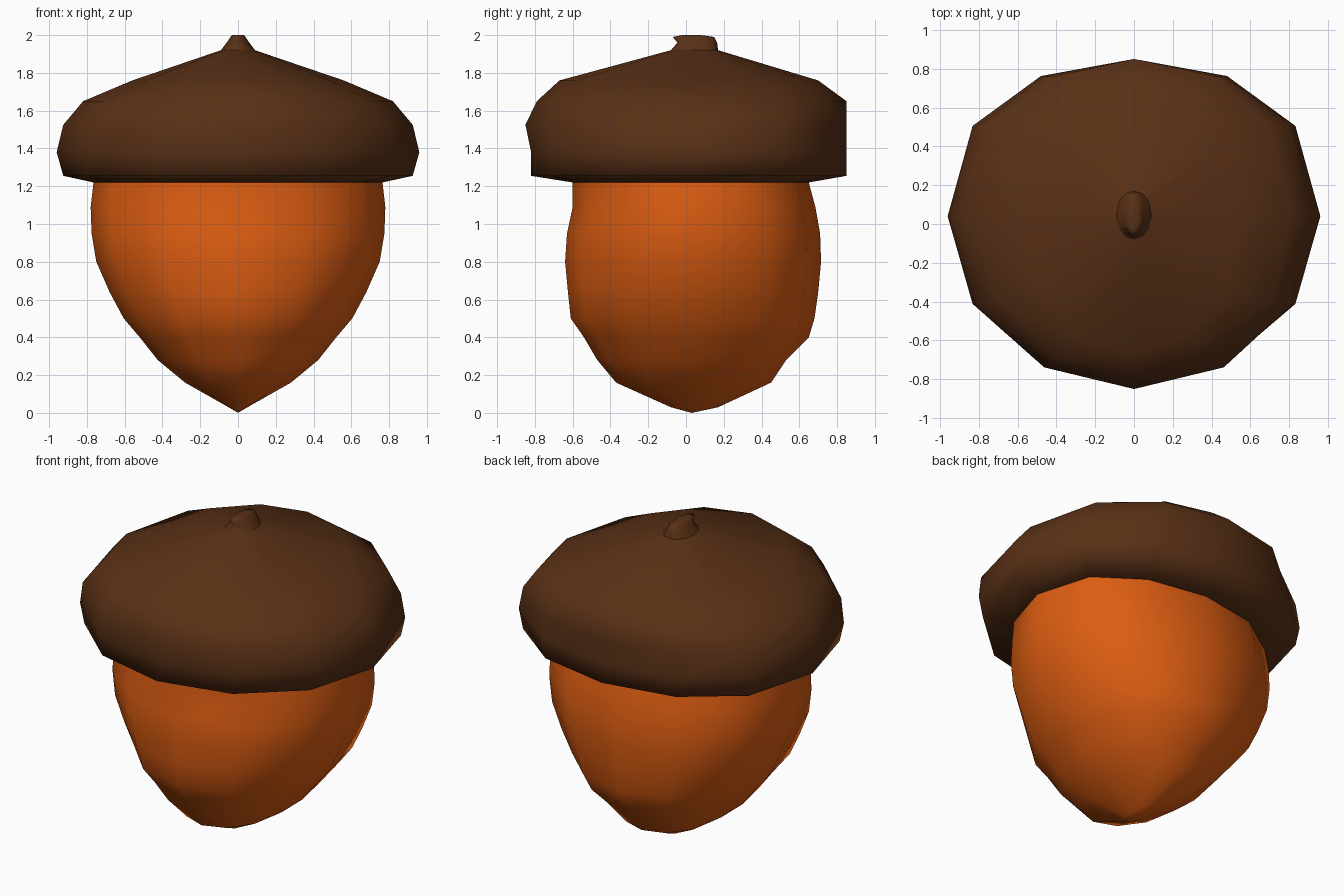
import bpy, bmesh, math

if "Cube" in bpy.data.objects:
    bpy.data.objects.remove(bpy.data.objects["Cube"])

SIDES = 12
YC = 0.04   # the widest line sits slightly behind the middle


def material(name, rgb):
    m = bpy.data.materials.new(name)
    m.diffuse_color = (*rgb, 1)
    m.use_nodes = True
    m.node_tree.nodes["Principled BSDF"].inputs["Base Color"].default_value = m.diffuse_color
    return m


def loft(name, rings, mat, tip=None, cap_top=False):
    """Skin 12-sided rings given as (z, half width, front y, back y), bottom to top."""
    bm = bmesh.new()
    loops = []
    for z, rx, front, back in rings:
        loop = []
        for i in range(SIDES):
            a = 2 * math.pi * i / SIDES
            s = math.sin(a)
            if s >= 0:
                y = YC + (back - YC) * abs(s) ** 0.8
            else:
                y = YC + (front - YC) * abs(s) ** 0.93
            loop.append(bm.verts.new((rx * math.cos(a), y, z)))
        loops.append(loop)
    for low, high in zip(loops, loops[1:]):
        for i in range(SIDES):
            j = (i + 1) % SIDES
            bm.faces.new((low[i], low[j], high[j], high[i]))
    if tip:
        t = bm.verts.new(tip)
        for i in range(SIDES):
            bm.faces.new((t, loops[0][(i + 1) % SIDES], loops[0][i]))
    if cap_top:
        bm.faces.new(loops[-1])
    bmesh.ops.recalc_face_normals(bm, faces=bm.faces)
    me = bpy.data.meshes.new(name)
    bm.to_mesh(me)
    bm.free()
    me.polygons.foreach_set("use_smooth", [True] * len(me.polygons))
    me.materials.append(mat)
    ob = bpy.data.objects.new(name, me)
    bpy.context.collection.objects.link(ob)
    return ob


orange = material("nut_orange", (0.72, 0.11, 0.006))
brown = material("cap_brown", (0.10, 0.03, 0.008))

# Nut: pointed at the bottom, its rim meets the cap underside
loft("nut", [
    (0.03, 0.05, -0.08, 0.17),
    (0.16, 0.28, -0.37, 0.45),
    (0.28, 0.425, -0.47, 0.53),
    (0.40, 0.52, -0.54, 0.65),
    (0.50, 0.605, -0.61, 0.68),
    (0.64, 0.68, -0.625, 0.70),
    (0.80, 0.75, -0.64, 0.715),
    (0.95, 0.775, -0.63, 0.71),
    (1.09, 0.78, -0.60, 0.685),
    (1.22, 0.765, -0.60, 0.65),
], orange, tip=(0, 0.03, 0))

# Cap: rolled lower edge rising to a shallow cone
loft("cap", [
    (1.22, 0.765, -0.60, 0.65),
    (1.255, 0.925, -0.82, 0.85),
    (1.38, 0.96, -0.82, 0.85),
    (1.525, 0.925, -0.85, 0.85),
    (1.65, 0.82, -0.79, 0.85),
    (1.76, 0.56, -0.67, 0.70),
    (1.92, 0.09, -0.08, 0.17),
], brown)

# Stem: small flattened stub on top
loft("stem", [
    (1.92, 0.09, -0.08, 0.17),
    (1.96, 0.06, -0.045, 0.165),
    (1.99, 0.04, -0.07, 0.15),
    (2.00, 0.03, -0.02, 0.08),
], brown, cap_top=True)
